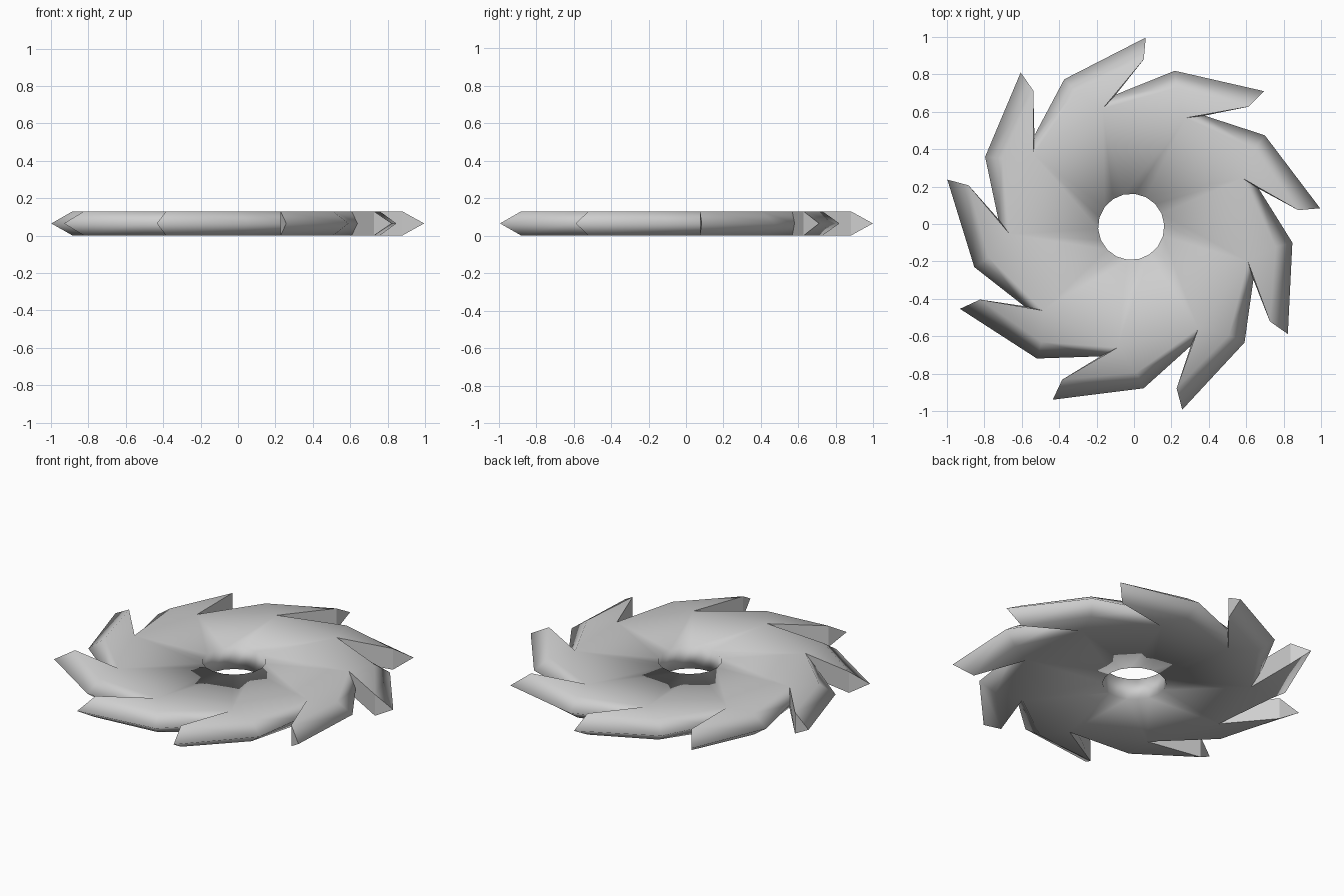
import bpy
import bmesh
from math import radians, cos, sin

if "Cube" in bpy.data.objects:
    bpy.data.objects.remove(bpy.data.objects["Cube"], do_unlink=True)

BLADES = 9
STEP = 360 / BLADES
FIRST_TIP = 5.6
CENTRE = -0.015
TOP, MID, BOTTOM = 0.13, 0.065, 0.0
HOLE_RADIUS = 0.177

steel = bpy.data.materials.new("grey steel")
steel.use_nodes = True
colour = (0.62, 0.62, 0.62, 1)
steel.diffuse_color = colour
steel.node_tree.nodes["Principled BSDF"].inputs["Base Color"].default_value = colour

bm = bmesh.new()


def ring(radius, angle, z):
    """One vertex per blade, at an angle past the blade tip."""
    verts = []
    for k in range(BLADES):
        a = radians(FIRST_TIP + angle + k * STEP)
        verts.append(bm.verts.new((CENTRE + radius * cos(a), CENTRE + radius * sin(a), z)))
    return verts


# Mid-plane ridge: tip, shoulder, and the point where the ridge meets the next wall
tip = ring(1.015, 0, MID)
shoulder = ring(0.866, 28.8, MID)
ridge_end = ring(0.712, 11, MID)


# Upper and lower levels: notch root, inner tip, crest and the hole rim
def level(z):
    return dict(root=ring(0.65, 17.9, z), inner=ring(0.897, 0.1, z),
                crest=ring(0.78, 26.5, z), hole_a=ring(HOLE_RADIUS, 17.9, z),
                hole_b=ring(HOLE_RADIUS, 17.9 + STEP / 2, z))


up, low = level(TOP), level(BOTTOM)

sharp_faces = []
for k in range(BLADES):
    n = (k + 1) % BLADES
    for s in (up, low):
        # Flat blade, hub sector and the bevels along the outer edge
        loops = [
            (s["root"][k], s["inner"][k], s["crest"][k], s["root"][n]),
            (s["hole_a"][k], s["root"][k], s["root"][n], s["hole_a"][n], s["hole_b"][k]),
            (s["inner"][k], tip[k], shoulder[k], s["crest"][k]),
            (s["crest"][k], shoulder[k], ridge_end[n], s["root"][n]),
        ]
        for loop in loops:
            bm.faces.new(loop)
    # Blade end and notch wall
    sharp_faces.append(bm.faces.new((tip[k], up["inner"][k], low["inner"][k])))
    sharp_faces.append(bm.faces.new((up["inner"][k], up["root"][k], ridge_end[k],
                                     low["root"][k], low["inner"][k])))
    # Wall of the centre hole
    for a, b in ((("hole_a", k), ("hole_b", k)), (("hole_b", k), ("hole_a", n))):
        bm.faces.new((up[a[0]][a[1]], up[b[0]][b[1]], low[b[0]][b[1]], low[a[0]][a[1]]))

# Smooth everywhere except around the blade ends and notch walls
bmesh.ops.recalc_face_normals(bm, faces=bm.faces)
for f in bm.faces:
    f.smooth = True
for f in sharp_faces:
    for e in f.edges:
        e.smooth = False

mesh = bpy.data.meshes.new("bladed_disc")
bm.to_mesh(mesh)
bm.free()
mesh.materials.append(steel)
disc = bpy.data.objects.new("bladed_disc", mesh)
bpy.context.collection.objects.link(disc)
